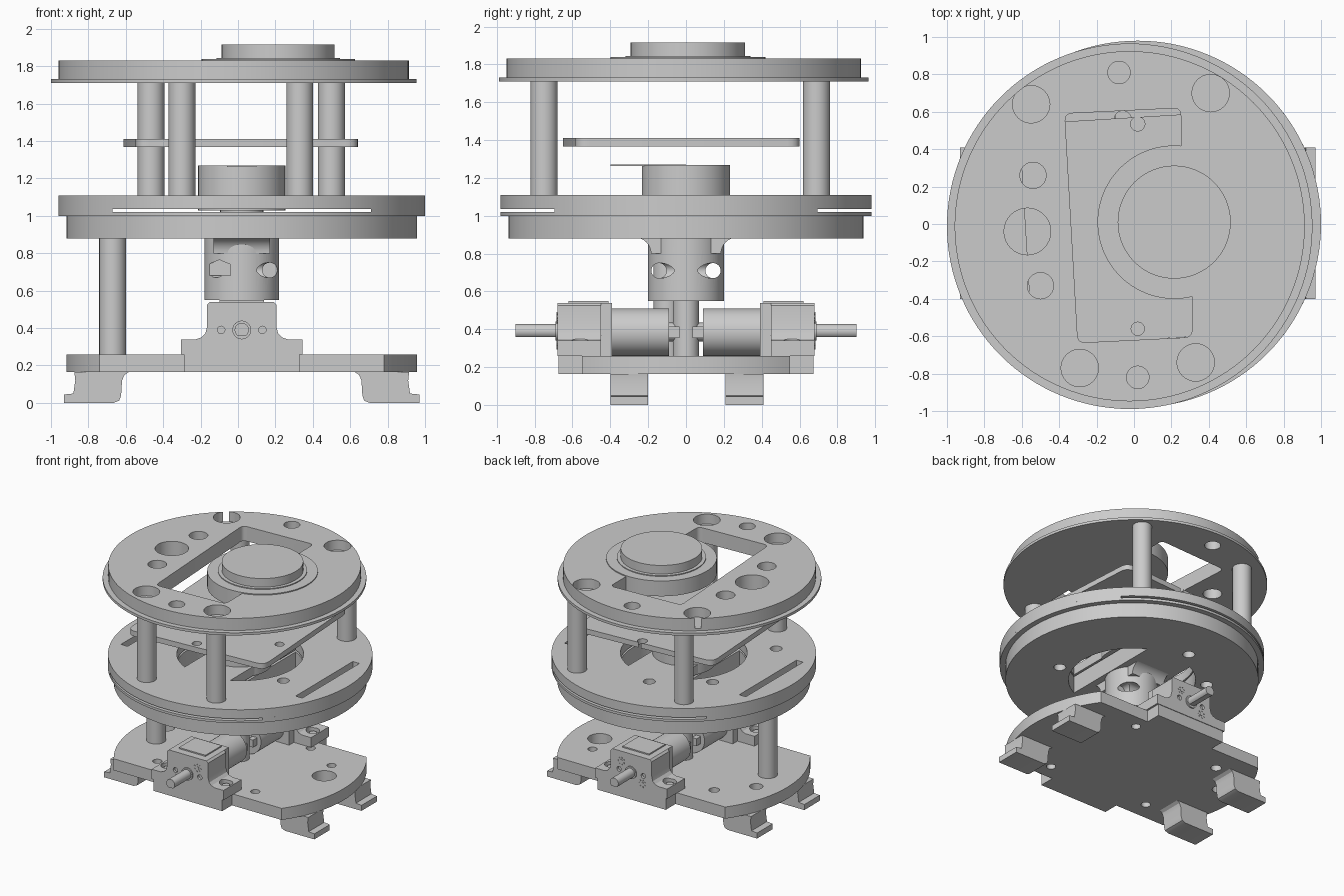
import bpy, bmesh, math
from mathutils import Vector

if "Cube" in bpy.data.objects:
    bpy.data.objects.remove(bpy.data.objects["Cube"])

C = 0.02  # x centre shared by the lower parts


def prism(name, pts, a, b, axis='z'):
    """Extrude a 2D outline between a and b along an axis."""
    put = {'z': lambda u, v, t: (u, v, t), 'y': lambda u, v, t: (u, t, v),
           'x': lambda u, v, t: (t, u, v)}[axis]
    bm = bmesh.new()
    lo = [bm.verts.new(put(u, v, a)) for u, v in pts]
    hi = [bm.verts.new(put(u, v, b)) for u, v in pts]
    n = len(pts)
    bm.faces.new(lo)
    bm.faces.new(hi)
    for i in range(n):
        bm.faces.new((lo[i], lo[(i + 1) % n], hi[(i + 1) % n], hi[i]))
    bmesh.ops.recalc_face_normals(bm, faces=bm.faces)
    me = bpy.data.meshes.new(name)
    bm.to_mesh(me)
    bm.free()
    ob = bpy.data.objects.new(name, me)
    bpy.context.collection.objects.link(ob)
    return ob


def arc(cx, cy, r, a0, a1, n):
    return [(cx + r * math.cos(math.radians(a0 + (a1 - a0) * i / n)),
             cy + r * math.sin(math.radians(a0 + (a1 - a0) * i / n))) for i in range(n + 1)]


def cyl(name, u, v, r, a, b, axis='z', n=32):
    return prism(name, arc(u, v, r, 0, 360, n)[:-1], a, b, axis)


def rect(u0, u1, v0, v1):
    return [(u0, v0), (u1, v0), (u1, v1), (u0, v1)]


def rounded(pts, r, n=5):
    out = []
    for i, p in enumerate(pts):
        p, q, s = Vector(p), Vector(pts[i - 1]), Vector(pts[(i + 1) % len(pts)])
        a, b = p + (q - p).normalized() * r, p + (s - p).normalized() * r
        for k in range(n + 1):
            t = k / n
            out.append(tuple(a * (1 - t) ** 2 + p * 2 * t * (1 - t) + b * t * t))
    return out


def cut(ob, cutters):
    bpy.context.view_layer.objects.active = ob
    for c in cutters:
        m = ob.modifiers.new("cut", 'BOOLEAN')
        m.operation, m.solver, m.object = 'DIFFERENCE', 'EXACT', c
        bpy.ops.object.modifier_apply(modifier=m.name)
        bpy.data.objects.remove(c)


def drill(spots, a, b):
    return [cyl("drill", x, y, r, a, b) for x, y, r in spots]


# Base plate: disc with trimmed front and back, plus motor tabs
half = [(C + .31, -.675), (C + .31, -.55)] + arc(C, 0, .9375, -35.9, 35.9, 24) + [(C + .31, .55), (C + .31, .675)]
outline = half + [(2 * C - x, y) for x, y in reversed(half)]
base = prism("base_plate", outline, .165, .26)
cut(base, drill([(.71, .1, .09), (.35, .44, .035), (.65, .28, .035), (-.5, .35, .04), (-.45, -.4, .035),
                 (.45, -.42, .035), (-.72, .12, .05)], .1, .3))

# Four hooked feet
for sx in (-1, 1):
    foot = [(.61, .165), (.632, .15), (.645, .12), (.65, .04), (.66, .012), (.69, 0), (.955, 0),
            (.955, .045), (.905, .05), (.895, .12), (.9, .165)]
    for y in (-.3, .31):
        prism("foot", [(C + sx * (x - .005), z) for x, z in foot], y - .1, y + .1, 'y')

# Two gear motors, mirrored front to back
for s in (-1, 1):
    side = [(.325, .26), (.325, .34), (.245, .34), (.215, .35), (.195, .37), (.185, .41), (.185, .525), (.17, .54)]
    prof = [(C + x, z) for x, z in side] + [(C - x, z) for x, z in reversed(side)]
    bracket = prism("motor_bracket", prof, s * .45, s * .68, 'y')
    cut(bracket, [cyl("recess", C + k * .265, s * .56, .05, .3, .5) for k in (-1, 1)] +
        [cyl("hole", C + k * .11, .39, .02, s * .66, s * .7, 'y', 16) for k in (-1, 1)])
    for k in (-1, 1):
        cyl("bracket_screw", C + k * .265, s * .56, .03, .28, .325, n=6)
    prism("gearbox", rect(C - .17, C + .17, .26, .54), s * .39, s * .6, 'y')
    prism("gearbox_lid", rect(C - .12, C + .12, s * .41, s * .62), .53, .55)
    cyl("motor_can", C, .385, .125, s * .09, s * .395, 'y', 40)
    cyl("motor_cap", C, .385, .05, s * .05, s * .1, 'y')
    for k in (-1, 1):
        prism("motor_terminal", rect(C + k * .07 - .02, C + k * .07 + .02, .355, .415), s * .035, s * .12, 'y')
    cyl("shaft_collar", C, .39, .05, s * .67, s * .69, 'y')
    prism("motor_shaft", arc(C, .39, .038, -55, 235, 24), s * .66, s * .9, 'y')
    # small gear ends on the bracket face
    for u, v in ((.11, .46), (-.08, .325)):
        cyl("gear_pin", u, v, .014, s * .67, s * .684, 'y', 12)
        for i in range(7):
            a = math.tau * i / 7
            cyl("gear_tooth", u + .028 * math.cos(a), v + .028 * math.sin(a), .006,
                s * .67, s * .684, 'y', 6)

# Post between base and turntable, and the cable column
cyl("lower_post", -.67, -.1, .072, .25, .89)
cyl("cable_column", C, 0, .07, .25, .57)


# Turntable plates with two crescent windows
def windows():
    return [prism("window", arc(C, 0, .47, o - 64, o + 64, 24), .8, 1.2) for o in (0, 180)]


plate_holes = [(.55, -.2, .045), (-.06, .56, .045), (-.5, -.45, .045), (-.45, .3, .045)]
lower = cyl("turntable_lower", C, 0, .9375, .88, 1.005, n=128)
cut(lower, windows() + drill(plate_holes, .8, 1.1))
rim = cyl("turntable_rim", C, 0, .98, 1.0, 1.02, n=128)
cut(rim, windows() + drill(plate_holes, .8, 1.1))
upper = cyl("turntable_upper", C, 0, .98, 1.036, 1.11, n=128)
cut(upper, windows() + drill(plate_holes, .9, 1.2) +
    [prism("slot", rect(C + k * .79 - .03, C + k * .79 + .03, -.37, .37), 1.0, 1.2) for k in (-1, 1)])
for o in (0, 180):
    prism("turntable_spacer", arc(C, 0, .98, o - 45.2, o + 45.2, 32), 1.019, 1.037)

# Central hub with screw holes and nut pockets, flared into the spokes
hub = cyl("hub", C, 0, .2, .55, .89, n=64)
cut(hub, [cyl("screw_hole", k * .143, .71, .04, -.4, .4, 'x', 24) for k in (-1, 1)] +
    [prism("nut_pocket", [(-.16, .68), (-.04, .68), (-.04, .74), (-.1, .765), (-.16, .74)], s * .1, s * .3, 'y')
     for s in (-1, 1)] +
    [cyl("side_hole", .17, .71, .04, s * .05, s * .3, 'y', 24) for s in (-1, 1)])
flare = arc(.27, .80, .085, 180, 90, 8)
for s in (-1, 1):
    prism("hub_flare", [(s * .1, .885), (s * .1, .8)] + [(s * y, z) for y, z in flare],
          C - .15, C + .15, 'x')
cyl("bearing_core", C, 0, .115, 1.0, 1.05)
cyl("rotary_joint", C, 0, .233, 1.03, 1.268, n=64)
prism("joint_tab", rect(-.06, .1, -.4, 0), 1.262, 1.27)

# Upper posts
posts = [(-.465, .69), (.5, .69), (-.3, -.75), (.33, -.75)]
for x, y in posts:
    cyl("upper_post", x, y, .072, 1.1, 1.72)

# Circuit board, slightly turned
a = math.radians(3.5)
board_pts = [(.015 + x * math.cos(a) - y * math.sin(a), -.025 + x * math.sin(a) + y * math.cos(a))
             for x, y in rect(-.595, .595, -.595, .595)]
board = prism("circuit_board", rounded(board_pts, .07), 1.367, 1.41)
cut(board, drill([(.02, .535, .038), (.53, -.22, .035), (-.5, -.2, .035), (.02, -.56, .035)], 1.3, 1.5))

# Top plate with stepped rim, window and holes
opening = [(-.37, .59), (.25, .62), (.25, .3), (.31, -.3), (.31, -.605), (-.30, -.635)]
counterbores = [(-.55, .64, .1), (.41, .70, .1), (-.29, -.77, .1), (.33, -.74, .1)]
holes = [(-.08, .81, .06), (-.54, .26, .07), (-.57, -.04, .125), (-.5, -.33, .07), (.02, -.82, .06)]
TX, TY = -.023, -.012
for name, r, z0, z1 in (("top_plate_rim", .977, 1.71, 1.731), ("top_plate", .936, 1.73, 1.83)):
    ob = cyl(name, TX, TY, r, z0, z1, n=128)
    cut(ob, [prism("opening", rounded(opening, .04), 1.6, 1.9)] + drill(holes, 1.6, 1.9) +
        drill(counterbores, 1.75, 1.9))

# Scanner: base disc filling the window and a raised puck
cyl("scanner_base", .215, .01, .41, 1.713, 1.838, n=96)
cyl("scanner_collar", .215, .01, .33, 1.83, 1.845, n=96)
cyl("scanner_puck", .215, .01, .302, 1.84, 1.915, n=96)

# Smooth round walls, keep edges crisp
for ob in bpy.context.scene.objects:
    ob.select_set(True)
bpy.context.view_layer.objects.active = base
bpy.ops.object.shade_smooth_by_angle(angle=math.radians(25))
